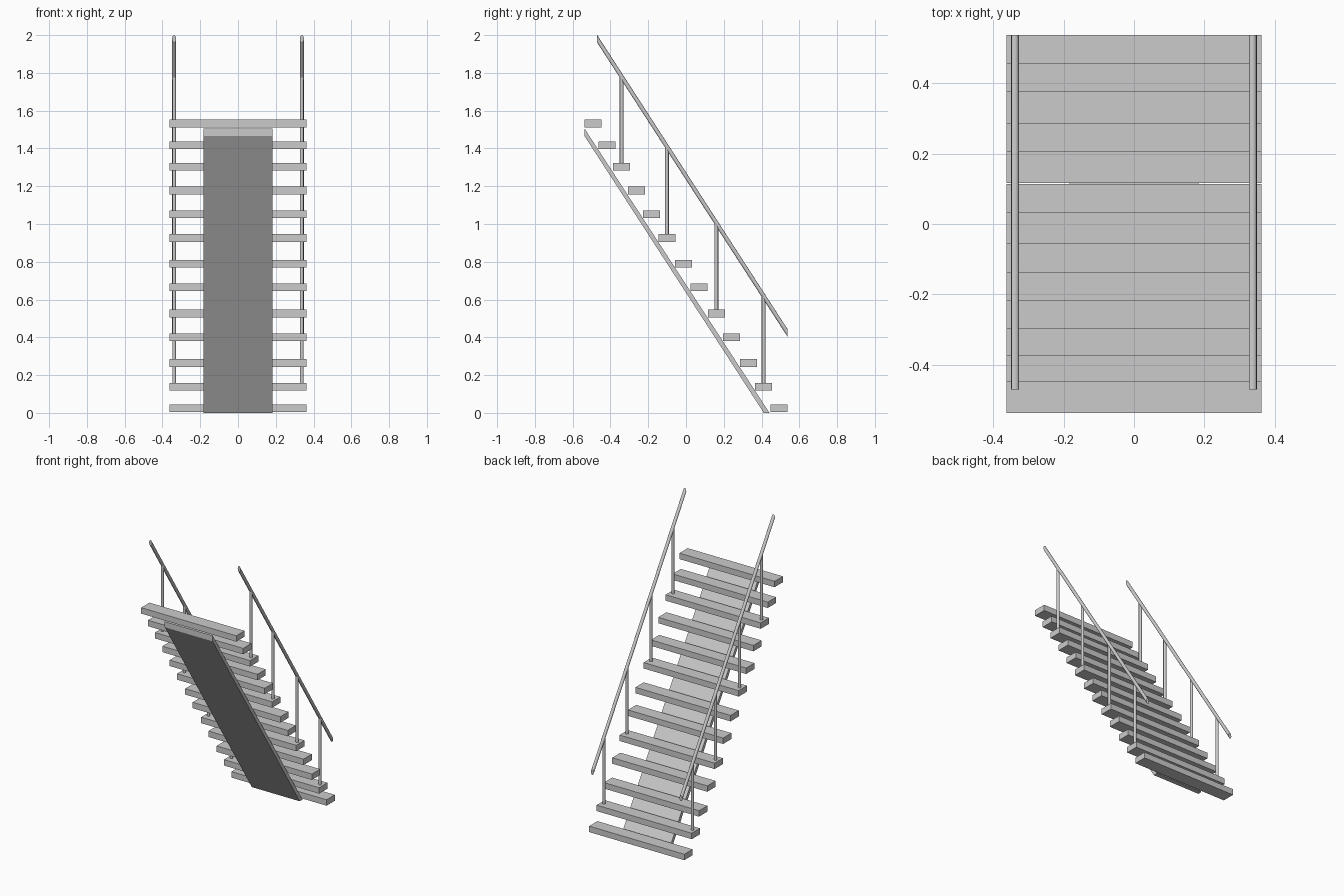
import bpy, bmesh
from mathutils import Vector

cube = bpy.data.objects.get("Cube")
if cube:
    bpy.data.objects.remove(cube, do_unlink=True)

grey = bpy.data.materials.new("plain_grey")
grey.use_nodes = True
colour = (0.6, 0.6, 0.6, 1)
grey.diffuse_color = colour
grey.node_tree.nodes["Principled BSDF"].inputs["Base Color"].default_value = colour


def extrude_profile(name, points, direction, smooth=False):
    """Prism from a closed outline swept along a direction."""
    bm = bmesh.new()
    face = bm.faces.new([bm.verts.new(p) for p in points])
    out = bmesh.ops.extrude_face_region(bm, geom=[face])
    moved = [v for v in out["geom"] if isinstance(v, bmesh.types.BMVert)]
    bmesh.ops.translate(bm, verts=moved, vec=direction)
    bmesh.ops.recalc_face_normals(bm, faces=bm.faces)
    mesh = bpy.data.meshes.new(name)
    bm.to_mesh(mesh)
    bm.free()
    mesh.materials.append(grey)
    obj = bpy.data.objects.new(name, mesh)
    bpy.context.collection.objects.link(obj)
    if smooth:
        bpy.ops.object.select_all(action="DESELECT")
        obj.select_set(True)
        bpy.context.view_layer.objects.active = obj
        bpy.ops.object.shade_smooth_by_angle()
    return obj


def ring(centre, u, v, sides=16):
    """Ellipse outline spanned by half-axes u and v."""
    from math import cos, sin, tau
    return [centre + u * cos(tau * i / sides) + v * sin(tau * i / sides)
            for i in range(sides)]


# Treads: back edge and top height of each step, from top to bottom
HALF_W, DEPTH, THICK = 0.363, 0.09, 0.041
steps = [(-0.447, 1.552), (-0.373, 1.437), (-0.296, 1.323), (-0.216, 1.198),
         (-0.137, 1.072), (-0.056, 0.947), (0.033, 0.81), (0.114, 0.685),
         (0.206, 0.547), (0.286, 0.421), (0.376, 0.284), (0.456, 0.159),
         (0.537, 0.045)]
for i, (back, top) in enumerate(steps):
    outline = [(-HALF_W, y, z) for y, z in (
        (back - DEPTH, top - THICK), (back, top - THICK),
        (back, top), (back - DEPTH, top))]
    extrude_profile(f"tread_{len(steps) - i}", outline, (2 * HALF_W, 0, 0))

# Sloping centre board under the treads, cut plumb at the top and level at the floor
board = [(-0.537, 1.465), (-0.537, 1.505), (0.442, 0), (0.412, 0)]
extrude_profile("centre_board", [(-0.183, y, z) for y, z in board], (0.366, 0, 0))

# Handrails with plumb-cut ends, and posts on every third tread
RAIL_X = 0.338
rail_start, rail_end = Vector((0, -0.47, 1.98)), Vector((0, 0.537, 0.424))
slope = (rail_end.z - rail_start.z) / (rail_end.y - rail_start.y)
for side, x in (("left", RAIL_X), ("right", -RAIL_X)):
    shift = Vector((x, 0, 0))
    extrude_profile(f"handrail_{side}",
                    ring(rail_start + shift, Vector((0.011, 0, 0)), Vector((0, 0, 0.02))),
                    rail_end - rail_start, smooth=True)
    for n, (back, top) in enumerate(steps[2::3]):
        y = back - DEPTH / 2
        height = rail_start.z + slope * (y - rail_start.y) - top
        extrude_profile(f"post_{side}_{n + 1}",
                        ring(Vector((x, y, top)), Vector((0.01, 0, 0)), Vector((0, 0.01, 0))),
                        (0, 0, height), smooth=True)
